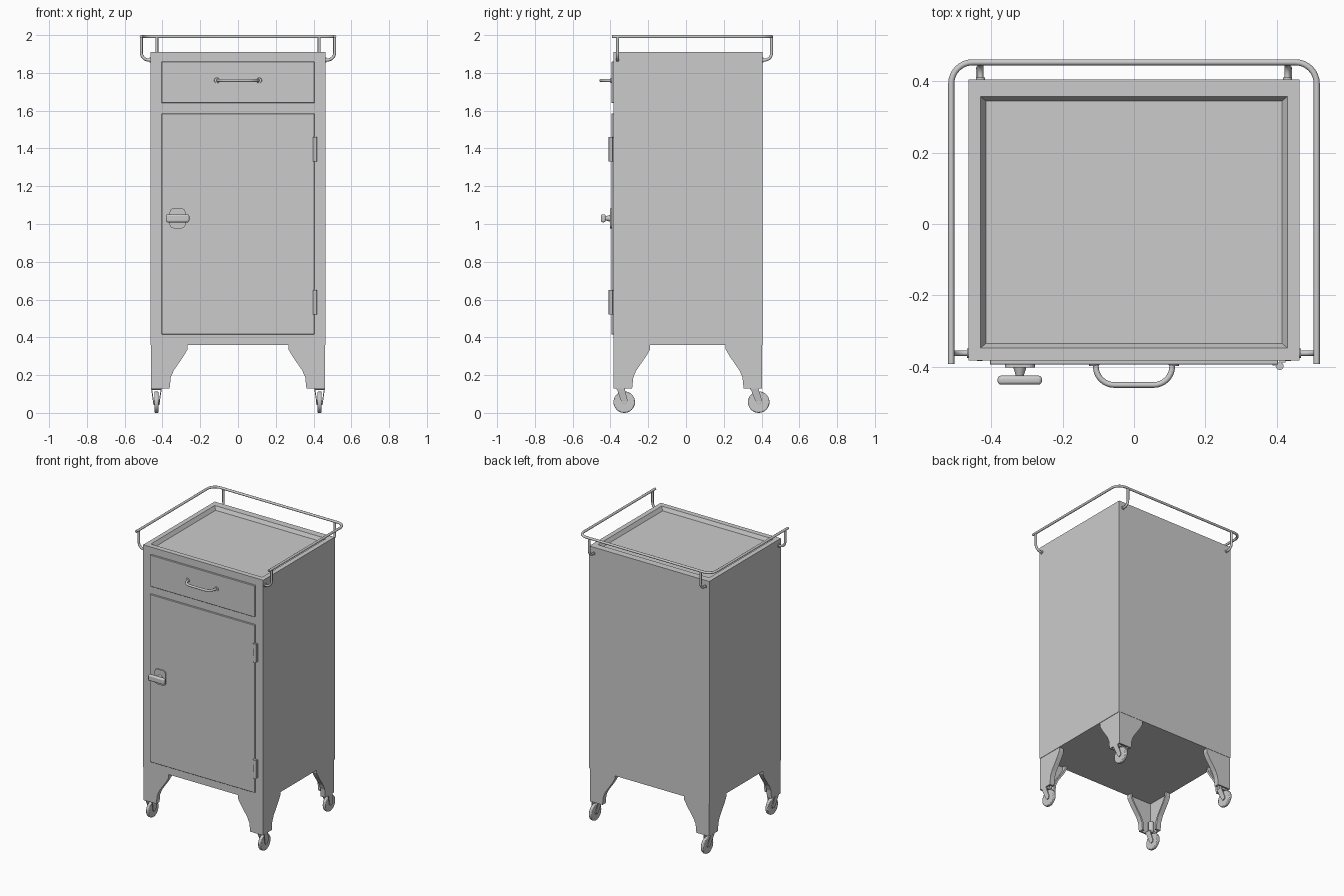
import bpy, bmesh, math
from mathutils import Vector as V

if "Cube" in bpy.data.objects:
    bpy.data.objects.remove(bpy.data.objects["Cube"])


def finish(name, bm, smooth=False, bevel=0, segments=2):
    bmesh.ops.recalc_face_normals(bm, faces=bm.faces)
    me = bpy.data.meshes.new(name)
    bm.to_mesh(me)
    bm.free()
    ob = bpy.data.objects.new(name, me)
    bpy.context.collection.objects.link(ob)
    if bevel:
        m = ob.modifiers.new("bevel", 'BEVEL')
        m.width, m.segments = bevel, segments
    if smooth:
        select(ob)
        bpy.ops.object.shade_smooth_by_angle(angle=math.radians(35))
    return ob


def select(ob):
    bpy.ops.object.select_all(action='DESELECT')
    ob.select_set(True)
    bpy.context.view_layer.objects.active = ob


def box(name, x0, x1, y0, y1, z0, z1, bevel=0, segments=2, smooth=False):
    bm = bmesh.new()
    bmesh.ops.create_cube(bm, size=1)
    for v in bm.verts:
        v.co = ((x0 + x1) / 2 + v.co.x * (x1 - x0), (y0 + y1) / 2 + v.co.y * (y1 - y0),
                (z0 + z1) / 2 + v.co.z * (z1 - z0))
    return finish(name, bm, smooth, bevel, segments)


def prism(name, pts, origin, u, v, w):
    """Polygon pts in the (u, v) plane, extruded by vector w."""
    bm = bmesh.new()
    o, u, v, w = V(origin), V(u), V(v), V(w)
    f = bm.faces.new([bm.verts.new(o + u * a + v * b) for a, b in pts])
    ext = bmesh.ops.extrude_face_region(bm, geom=[f])["geom"]
    bmesh.ops.translate(bm, vec=w, verts=[g for g in ext if isinstance(g, bmesh.types.BMVert)])
    return finish(name, bm)


def cylinder(name, centre, axis, r1, r2, depth, sides=24, bevel=0):
    bm = bmesh.new()
    bmesh.ops.create_cone(bm, cap_ends=True, segments=sides, radius1=r1, radius2=r2, depth=depth)
    rot = V((0, 0, 1)).rotation_difference(V(axis)).to_matrix()
    bmesh.ops.rotate(bm, matrix=rot, verts=bm.verts)
    bmesh.ops.translate(bm, vec=V(centre), verts=bm.verts)
    ob = finish(name, bm, True, bevel)
    if bevel:
        ob.modifiers["bevel"].limit_method = 'ANGLE'
    return ob


def tube(name, pts, r, fillet):
    """Round tube along a polyline with filleted corners."""
    pts = [V(p) for p in pts]
    path = [pts[0]]
    for a, b, c in zip(pts, pts[1:], pts[2:]):
        d1, d2 = (a - b).normalized(), (c - b).normalized()
        for i in range(9):
            t = math.radians(90 * i / 8)
            path.append(b + d1 * fillet * (1 - math.sin(t)) + d2 * fillet * (1 - math.cos(t)))
    path.append(pts[-1])
    cu = bpy.data.curves.new(name, 'CURVE')
    cu.dimensions = '3D'
    cu.bevel_depth, cu.bevel_resolution, cu.use_fill_caps = r, 3, True
    sp = cu.splines.new('POLY')
    sp.points.add(len(path) - 1)
    for p, q in zip(sp.points, path):
        p.co = (*q, 1)
    ob = bpy.data.objects.new(name, cu)
    bpy.context.collection.objects.link(ob)
    select(ob)
    bpy.ops.object.convert(target='MESH')
    bpy.ops.object.shade_smooth_by_angle(angle=math.radians(40))


# cabinet body with a shallow recessed tray in the top
bm = bmesh.new()
loops = []
for x, y0, y1, z in [(.463, -.383, .405, .36), (.463, -.383, .405, 1.91),
                     (.43, -.347, .357, 1.91), (.415, -.335, .345, 1.885)]:
    loops.append([bm.verts.new(p) for p in
                  [(-x, y0, z), (x, y0, z), (x, y1, z), (-x, y1, z)]])
for a, b in zip(loops, loops[1:]):
    for i in range(4):
        j = (i + 1) % 4
        bm.faces.new((a[i], a[j], b[j], b[i]))
bm.faces.new(loops[0])
bm.faces.new(loops[-1])
finish("cabinet_body", bm)

# drawer front and door
box("drawer_front", -.404, .404, -.394, -.37, 1.64, 1.86, .002, 1)
box("door", -.404, .404, -.394, -.37, .415, 1.585, .002, 1)

# drawer handle
tube("drawer_handle", [(-.107, -.39, 1.76), (-.107, -.451, 1.76),
                       (.107, -.451, 1.76), (.107, -.39, 1.76)], .008, .052)
for s in (-1, 1):
    cylinder("handle_foot", (s * .112, -.396, 1.76), (0, 1, 0), .013, .015, .005, 16)

# door latch
lx, lz = -.32, 1.03
box("latch_plate", lx - .042, lx + .042, -.402, -.39, lz - .053, lz + .053)
m = bpy.data.objects["latch_plate"]
bv = m.modifiers.new("round", 'BEVEL')
bv.width, bv.segments, bv.limit_method = .022, 4, 'WEIGHT'
att = m.data.attributes.new("bevel_weight_edge", 'FLOAT', 'EDGE')
for e in m.data.edges:
    a, b = (m.data.vertices[i].co for i in e.vertices)
    att.data[e.index].value = 1.0 if abs(a.y - b.y) > .005 else 0.0
cylinder("latch_stem", (lx, -.414, lz), (0, -1, 0), .019, .01, .028, 16)
box("latch_grip", lx - .062, lx + .062, -.45, -.425, lz - .021, lz + .021, .009, 3, True)

# hinges
for z in (.585, 1.395):
    cylinder("hinge_barrel", (.408, -.398, z), (0, 0, 1), .011, .011, .13, 16)
    for h in (-.045, .045):
        box("hinge_door_leaf", .388, .408, -.397, -.39, z + h - .018, z + h + .018)
    box("hinge_body_leaf", .408, .424, -.388, -.38, z - .063, z + .063)

# guard rail around the top and its bent supports
R = .0085
tube("guard_rail", [(-.512, -.392, 1.9915), (-.512, .453, 1.9915),
                    (.512, .453, 1.9915), (.512, -.392, 1.9915)], R, .06)
for s in (-1, 1):
    tube("side_rail_support", [(s * .512, -.362, 1.99), (s * .512, -.362, 1.868),
                               (s * .455, -.362, 1.868)], .008, .04)
    tube("back_rail_support", [(s * .43, .453, 1.99), (s * .43, .453, 1.868),
                               (s * .43, .40, 1.868)], .008, .036)
    cylinder("side_support_foot", (s * .465, -.362, 1.868), (1, 0, 0), .013, .013, .006, 16)
    cylinder("back_support_foot", (s * .43, .407, 1.868), (0, 1, 0), .013, .013, .006, 16)

# legs: two shaped plates meeting at the corner, with a flange on the curved edge
edge = [(.193, .362), (.193, .337), (.172, .30), (.12, .225), (.104, .188), (.098, .13)]
plate = [(0, .13), (0, .362)] + edge
flange = edge + [(a - .014, b) for a, b in reversed(edge)]
T, F = .01, .035
for sx in (-1, 1):
    for sy, cy in ((-1, -.383), (1, .403)):
        o = (sx * .46, cy, 0)
        for pts, d, part in ((plate, T, "plate"), (flange, F, "flange")):
            prism("leg_x_" + part, pts, o, (-sx, 0, 0), (0, 0, 1), (0, -sy * d, 0))
            prism("leg_y_" + part, pts, o, (0, -sy, 0), (0, 0, 1), (-sx * d, 0, 0))

# swivel casters trailing backwards
for sx in (-1, 1):
    for sy, ya, yw in ((-1, -.346, -.327), (1, .362, .385)):
        x = sx * .432
        cylinder("caster_stem", (x, ya, .165), (0, 0, 1), .018, .018, .08, 16)
        box("caster_crown", x - .027, x + .027, ya - .022, ya + .022, .122, .136, .004, 2)
        fork = [(ya - .021, .13), (ya + .021, .13), (yw + .019, .06),
                (yw + .012, .046), (yw - .004, .043), (yw - .014, .054)]
        for s in (-1, 1):
            prism("caster_fork", fork, (x + s * .004, 0, 0), (0, 1, 0),
                  (s * .15, 0, 1), (s * .005, 0, 0))
        cylinder("caster_axle", (x, yw, .057), (1, 0, 0), .008, .008, .036, 12)
        cylinder("caster_wheel", (x, yw, .057), (1, 0, 0), .057, .057, .021, 32, .005)
